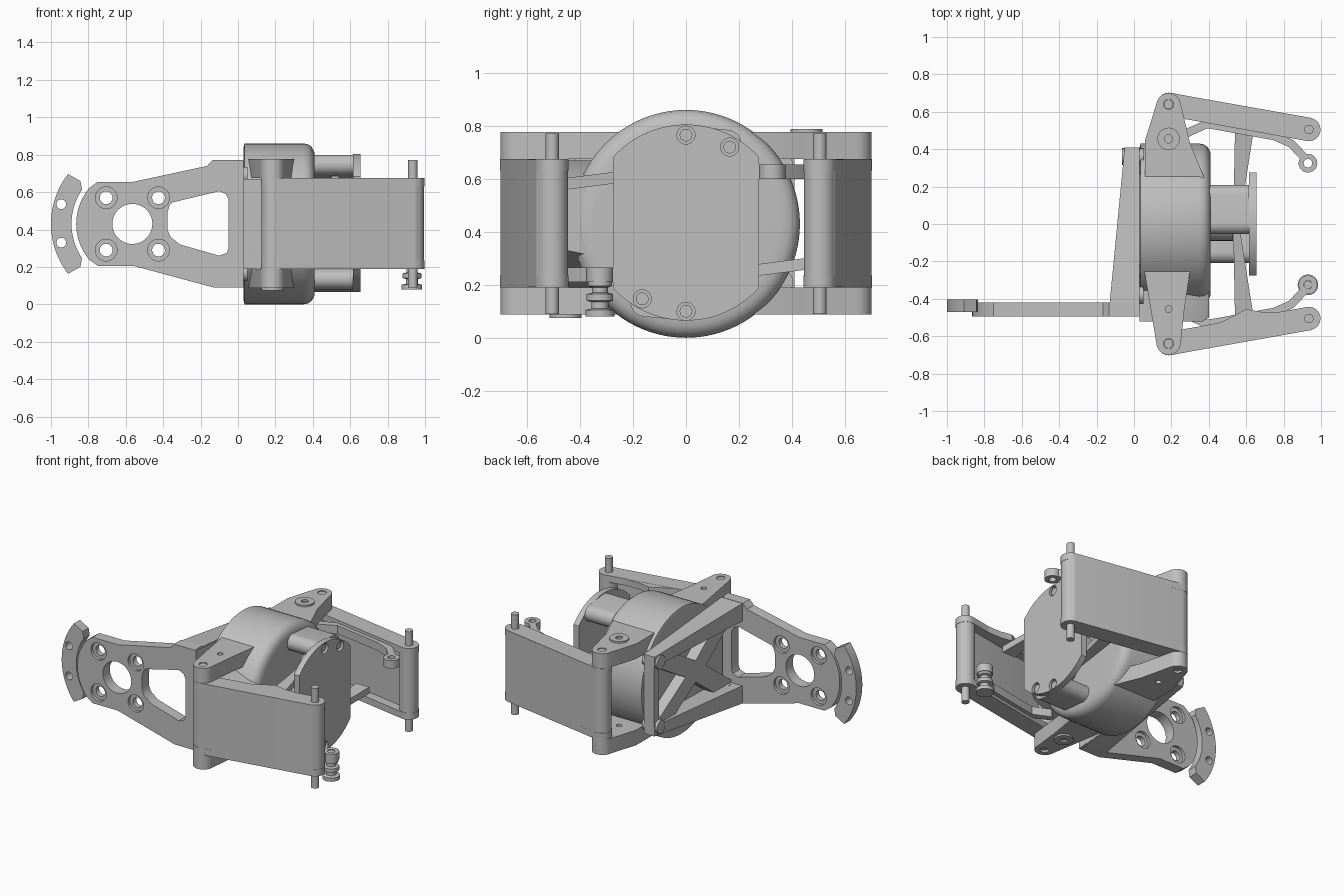
import bpy, bmesh
from math import pi, sin, cos, atan2
from mathutils import Vector

if "Cube" in bpy.data.objects:
    bpy.data.objects.remove(bpy.data.objects["Cube"])

GREY = (0.52, 0.52, 0.52, 1)
mat = bpy.data.materials.new("plain grey")
mat.use_nodes = True
mat.diffuse_color = GREY
mat.node_tree.nodes["Principled BSDF"].inputs["Base Color"].default_value = GREY
MID = 0.43  # height of the main axis


def place(axis, u, v, w):
    return Vector({"x": (w, u, v), "y": (u, w, v), "z": (u, v, w)}[axis])


def finish(name, bm):
    bmesh.ops.remove_doubles(bm, verts=bm.verts, dist=0.0002)
    bmesh.ops.recalc_face_normals(bm, faces=bm.faces)
    me = bpy.data.meshes.new(name)
    bm.to_mesh(me)
    bm.free()
    me.materials.append(mat)
    ob = bpy.data.objects.new(name, me)
    bpy.context.collection.objects.link(ob)
    bpy.ops.object.select_all(action="DESELECT")
    ob.select_set(True)
    bpy.context.view_layer.objects.active = ob
    bpy.ops.object.shade_smooth_by_angle(angle=0.6)
    return ob


def arc(c, r, a, b, n=16):
    return [(c[0] + r * cos(a + (b - a) * i / n), c[1] + r * sin(a + (b - a) * i / n)) for i in range(n + 1)]


def circle(c, r, n=32):
    return arc(c, r, 0, 2 * pi, n)[:-1]


def slot(p, q, r):
    a = atan2(q[1] - p[1], q[0] - p[0])
    return arc(q, r, a - pi / 2, a + pi / 2) + arc(p, r, a + pi / 2, a + 3 * pi / 2)


def plate(name, axis, lo, hi, *loops):
    """Extrude an outline with holes along an axis."""
    cu = bpy.data.curves.new(name, "CURVE")
    cu.dimensions, cu.fill_mode, cu.extrude = "2D", "BOTH", 0.5
    for loop in loops:
        sp = cu.splines.new("POLY")
        sp.points.add(len(loop) - 1)
        for pt, (u, v) in zip(sp.points, loop):
            pt.co = (u, v, 0, 1)
        sp.use_cyclic_u = True
    tmp = bpy.data.objects.new("temp", cu)
    bm = bmesh.new()
    bm.from_mesh(tmp.to_mesh())
    tmp.to_mesh_clear()
    bpy.data.objects.remove(tmp)
    bpy.data.curves.remove(cu)
    for v in bm.verts:
        v.co = place(axis, v.co.x, v.co.y, hi if v.co.z > 0 else lo)
    return finish(name, bm)


def lathe(name, axis, c, profile, n=32):
    """Turn (radius, position) pairs round an axis through c."""
    bm = bmesh.new()
    rings = [[bm.verts.new(place(axis, u, v, w)) for u, v in circle(c, r, n)] for r, w in profile]
    for a, b in zip(rings, rings[1:]):
        for i in range(n):
            bm.faces.new((a[i], a[(i + 1) % n], b[(i + 1) % n], b[i]))
    bm.faces.new(rings[0])
    bm.faces.new(rings[-1])
    return finish(name, bm)


def rod(name, axis, c, r, lo, hi):
    return lathe(name, axis, c, [(r, lo), (r, hi)], 24)


def hull(name, pts):
    bm = bmesh.new()
    bmesh.ops.convex_hull(bm, input=[bm.verts.new(p) for p in pts])
    bmesh.ops.dissolve_limit(bm, angle_limit=0.01, verts=bm.verts, edges=bm.edges)
    return finish(name, bm)


# Mounting plate with a round window, four countersunk holes and a tapered window
c = (-0.565, 0.43)
outline = arc(c, 0.3, pi * 0.78, pi * 1.22) + [(-0.75, 0.206), (-0.56, 0.206), (-0.13, 0.09), (0.02, 0.09),
          (0.02, 0.773), (-0.135, 0.773), (-0.165, 0.74), (-0.56, 0.655), (-0.75, 0.655)]
window = [(-0.365, 0.53), (-0.35, 0.545), (-0.1, 0.605), (-0.065, 0.59), (-0.05, 0.56),
          (-0.05, 0.3), (-0.06, 0.275), (-0.1, 0.26), (-0.31, 0.32), (-0.36, 0.36), (-0.378, 0.4), (-0.378, 0.49)]
corners = [(c[0] + i * 0.14, c[1] + j * 0.14) for i in (-1, 1) for j in (-1, 1)]
for name, lo, hi, r in (("front", -0.495, -0.475, 0.058), ("middle", -0.475, -0.44, 0.034),
                        ("rear", -0.44, -0.42, 0.058)):
    plate("mounting_plate_" + name, "y", lo, hi, outline, circle(c, 0.107, 48), window,
          *[circle(p, r) for p in corners])

# Curved end piece with eased tips
tips = [arc(c, 0.36, pi * t, pi * t, 1)[0] for t in (1.22, 0.78)]
plate("crescent", "y", -0.47, -0.405,
      arc(c, 0.435, pi * 0.79, pi * 1.21, 24) + tips[:1] + arc(c, 0.325, pi * 1.19, pi * 0.81, 24) + tips[1:],
      circle((-0.945, 0.535), 0.026), circle((-0.945, 0.33), 0.026))

# Cross-braced frame behind the drum, with tapered top and bottom rails
frame = [(-0.495, 0.09), (0.41, 0.16), (0.41, 0.7), (-0.495, 0.773)]
hub = (-0.04, MID)
holes = []
for a, b in zip(frame, frame[1:] + frame[:1]):
    g = [(a[i] + b[i] + hub[i]) / 3 for i in (0, 1)]
    holes.append([tuple(g[i] + 0.64 * (p[i] - g[i]) for i in (0, 1)) for p in (a, b, hub)])
plate("cross_brace", "x", -0.045, 0.03, frame, *holes)
for s, name in ((1, "upper"), (-1, "lower")):
    hull(name + "_rail", [(x, y, MID + s * h) for x0, y, near, far in
                          ((-0.13, -0.42, 0.22, 0.341), (-0.05, 0.41, 0.2, 0.27))
                          for x in (x0, 0.028) for h in (near, far)])
for y, z in ((0.36, 0.21), (0.36, 0.65), (-0.38, 0.17), (-0.38, 0.69)):
    rod("brace_boss", "x", (y, z), 0.045, -0.065, 0.05)

# Drum and its side outlet
lathe("drum", "x", (0, MID), [(0.41, 0.03), (0.43, 0.035), (0.43, 0.35), (0.425, 0.375),
                             (0.41, 0.395), (0.385, 0.408), (0.35, 0.41)], 96)
hull("drum_outlet", [(x, y, z) for x in (0.03, 0.12) for y in (-0.52, -0.2) for z in (0.19, 0.67)] +
     [(x, y, z) for x, y, z0, z1 in ((0.37, -0.52, 0.33, 0.6), (0.4, -0.5, 0.34, 0.58), (0.4, -0.2, 0.28, 0.62))
      for z in (z0, z1)])

# Face plate on paired posts, with screws
a0 = 0.733
face = arc((0, 0.435), 0.37, a0, pi - a0, 32) + arc((0, 0.435), 0.37, pi + a0, 2 * pi - a0, 32)
screws = [(0, 0.765), (0.165, 0.72), (-0.165, 0.147), (0, 0.1)]
plate("face_plate", "x", 0.615, 0.655, face, *[circle(p, 0.034) for p in screws])
for p in screws:
    rod("screw", "x", p, 0.024, 0.6, 0.645)
plate("upper_posts", "x", 0.4, 0.616, slot((0, 0.745), (0.155, 0.73), 0.055))
plate("lower_posts", "x", 0.4, 0.616, slot((0, 0.12), (-0.155, 0.135), 0.055))

# Central horn and the rods that drive the arms
rod("horn_hub", "x", (0, MID), 0.09, 0.4, 0.53)
plate("horn", "x", 0.5, 0.54, slot((0, 0.23), (0, 0.64), 0.045))
for s in (1, -1):
    z0, z1 = MID - s * 0.21, MID - s * 0.145
    hull("drive_rod", [(x, s * 0.5, z1 + h) for x in (0.54, 0.64) for h in (-0.022, 0.022)] +
         [(x, -s * 0.01, z0 + h) for x in (0.53, 0.56) for h in (-0.022, 0.022)])
    rod("horn_pin", "x", (0, z0), 0.025, 0.49, 0.59)

# Upper and lower yokes with washers and pivot heads
yoke = arc((0.185, 0.635), 0.065, 0.2, pi - 0.2) + [(0.06, 0.45), (0.055, -0.25)] + \
    arc((0.185, -0.635), 0.065, pi + 0.2, 2 * pi - 0.2) + \
    [(0.27, -0.45), (0.3, -0.25), (0.37, -0.1), (0.375, 0.25), (0.3, 0.43)]
for name, lo, hi, s in (("upper", 0.675, 0.777, 1), ("lower", 0.087, 0.19, -1)):
    out = hi if s > 0 else lo
    plate(name + "_yoke", "z", lo, hi, yoke, circle((0.185, 0.64), 0.027), circle((0.185, -0.64), 0.027),
          circle((0.185, -s * 0.455), 0.018))
    p = (0.185, s * 0.455)
    plate(name + "_washer", "z", min(out, out + s * 0.012), max(out, out + s * 0.012),
          circle(p, 0.06), circle(p, 0.022))

# Hinged arms: outer web, two flanges, end barrels, pins and an inner link
for s, side in ((1, "back"), (-1, "front")):
    p, q = (0.185, s * 0.64), (0.935, s * 0.505)
    plate(side + "_arm_web", "z", 0.192, 0.673, slot((0.19, s * 0.669), (0.94, s * 0.536), 0.032))
    for lo, hi in ((0.19, 0.235), (0.63, 0.675)):
        plate(side + "_arm_flange", "z", lo, hi, slot(p, q, 0.062))
    for b in (p, q):
        rod(side + "_arm_barrel", "z", b, 0.06, 0.191, 0.674)
    rod(side + "_pivot_pin", "z", p, 0.025, 0.1, 0.772)
    rod(side + "_tip_pin", "z", q, 0.025, 0.09, 0.772)
    lo, hi = (0.6, 0.655) if s > 0 else (0.21, 0.265)
    path = [(0.28, s * 0.485), (0.39, s * 0.535), (0.75, s * 0.47), (0.84, s * 0.43), (0.905, s * 0.362)]
    for a, b in zip(path, path[1:]):
        plate(side + "_link", "z", lo, hi, slot(a, b, 0.022))
    end = (0.93, s * 0.325)
    plate(side + "_link_eye", "z", lo, hi, circle(end, 0.05), circle(end, 0.023))
plate("front_arm_gusset", "z", 0.63, 0.674, [(0.4, -0.56), (0.6, -0.455), (0.68, -0.47), (0.9, -0.47), (0.9, -0.53)])

# Spool under the front link
lathe("spool", "z", (0.93, -0.325), [(0.055, 0.08), (0.055, 0.105), (0.032, 0.11), (0.032, 0.135), (0.05, 0.14),
                                     (0.05, 0.165), (0.03, 0.17), (0.03, 0.19), (0.045, 0.195), (0.045, 0.212),
                                     (0.022, 0.213), (0.022, 0.26)])
